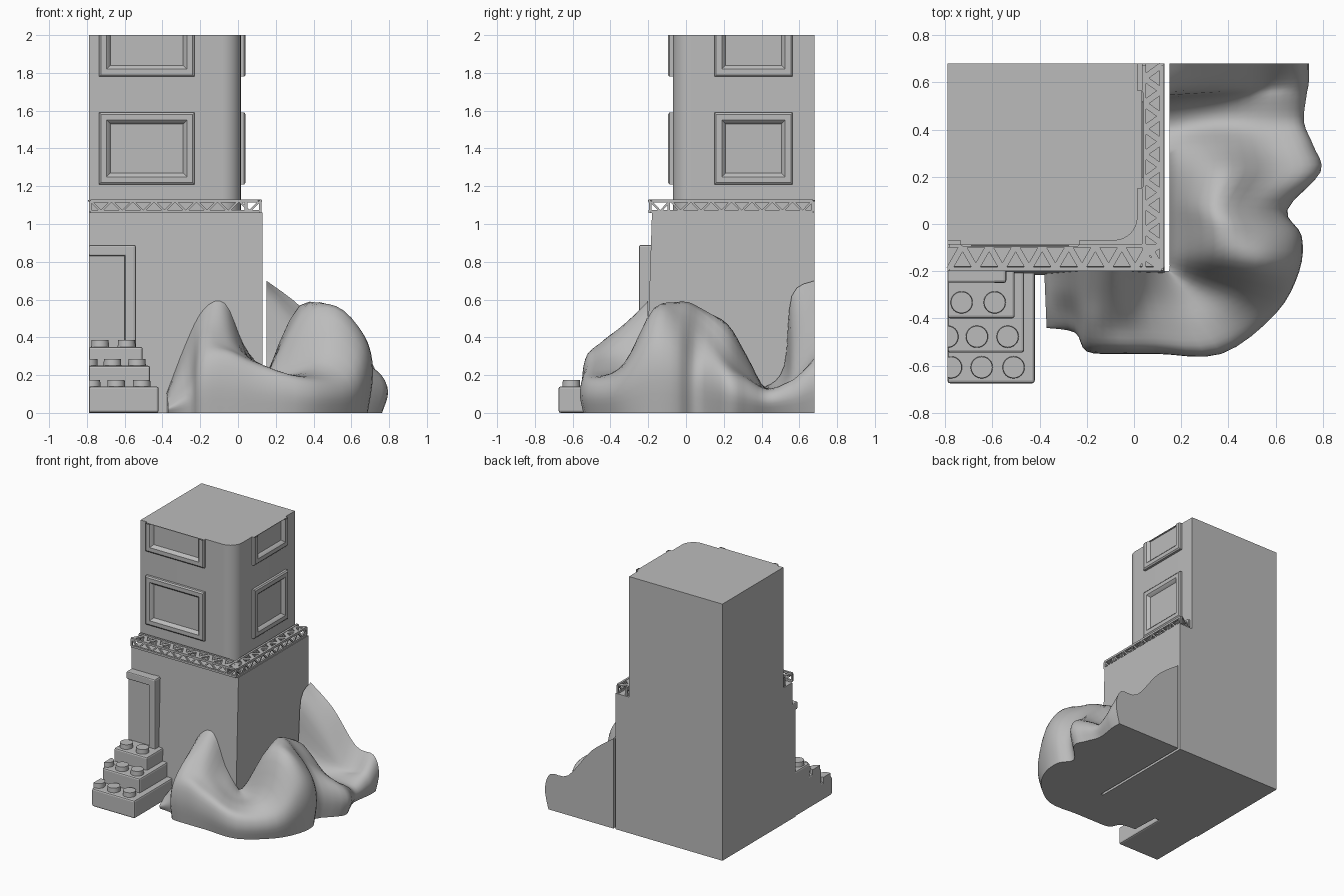
import bpy, bmesh, math
from mathutils import Vector, Matrix

if "Cube" in bpy.data.objects:
    bpy.data.objects.remove(bpy.data.objects["Cube"])

grey = bpy.data.materials.new("stone_grey")
grey.use_nodes = True
colour = (0.5, 0.5, 0.5, 1)
grey.diffuse_color = colour
grey.node_tree.nodes["Principled BSDF"].inputs["Base Color"].default_value = colour

LEFT, BACK, TOP = -0.79, 0.68, 2.0


def finish(bm, name, smooth=None, bevel=0):
    """Turn a bmesh into a named object with the shared material."""
    bmesh.ops.recalc_face_normals(bm, faces=bm.faces)
    mesh = bpy.data.meshes.new(name)
    bm.to_mesh(mesh)
    bm.free()
    mesh.materials.append(grey)
    obj = bpy.data.objects.new(name, mesh)
    bpy.context.collection.objects.link(obj)
    if bevel:
        mod = obj.modifiers.new("soft_edges", 'BEVEL')
        mod.width, mod.segments = bevel, 2
    if smooth:
        bpy.ops.object.select_all(action='DESELECT')
        obj.select_set(True)
        bpy.context.view_layer.objects.active = obj
        bpy.ops.object.shade_smooth_by_angle(angle=math.radians(smooth))
    return obj


def add_box(bm, lo, hi):
    lo, hi = Vector(lo), Vector(hi)
    size = Matrix.Diagonal((hi - lo).to_4d())
    size[3][3] = 1
    return bmesh.ops.create_cube(bm, size=1, matrix=Matrix.Translation((lo + hi) / 2) @ size)["verts"]


def box(name, lo, hi, bevel=0):
    bm = bmesh.new()
    add_box(bm, lo, hi)
    return finish(bm, name, bevel=bevel)


# Lower block, with a front wall that leans out slightly at the foot
bm = bmesh.new()
for v in add_box(bm, (LEFT, -0.18, 0), (0.13, BACK, 1.06)):
    if v.co.y < 0 and v.co.z < 0.5:
        v.co.y = -0.215
finish(bm, "lower_block")

# Upper tower with one rounded outer corner
bm = bmesh.new()
add_box(bm, (LEFT, -0.07, 1.05), (0.015, BACK, TOP))
corner = [e for e in bm.edges if all(v.co.x > 0 and v.co.y < 0 for v in e.verts)]
bmesh.ops.bevel(bm, geom=corner, offset=0.1, segments=8, profile=0.5, affect='EDGES')
finish(bm, "upper_tower", smooth=40)


def window(name, place, left, right, low, high):
    """Raised frame around a sunken pane; place maps (along, out, up) to the wall."""
    bm = bmesh.new()
    rings = []
    for inset, out in ((0, -0.01), (0, 0.018), (0.01, 0.026), (0.04, 0.026), (0.05, 0.018), (0.06, 0.002)):
        top = high if high >= TOP else high - inset
        a, b, c = left + inset, right - inset, low + inset
        rings.append([bm.verts.new(place(u, out, z)) for u, z in ((a, c), (b, c), (b, top), (a, top))])
    open_top = high >= TOP
    for k, (r, s) in enumerate(zip(rings, rings[1:])):
        for i in range(4):
            if not (open_top and i == 2 and k > 0):
                j = (i + 1) % 4
                bm.faces.new((r[i], r[j], s[j], s[i]))
    bm.faces.new(rings[-1])
    finish(bm, name, smooth=35)


def on_front(u, out, z):
    return (u, -0.07 - out, z)


def on_right(u, out, z):
    return (0.015 + out, u, z)


for level, low, high in (("lower", 1.21, 1.59), ("upper", 1.78, TOP)):
    window(level + "_front_window", on_front, -0.735, -0.23, low, high)
    window(level + "_side_window", on_right, 0.15, 0.565, low, high)


# Lattice truss around the ledge
def strut(bm, p, q, wide, thick, normal):
    p, q, n = Vector(p), Vector(q), Vector(normal)
    d = (q - p).normalized()
    rot = Matrix((d, n.cross(d), n)).transposed().to_4x4()
    size = Matrix.Diagonal(((q - p).length, wide, thick, 1))
    bmesh.ops.create_cube(bm, size=1, matrix=Matrix.Translation((p + q) / 2) @ rot @ size)


def truss(name, start, end, count, at):
    """at(along, across, z) gives a point; across 0 is the outer side, 1 the inner."""
    bm = bmesh.new()
    side = Vector(at(0, 1, 0)) - Vector(at(0, 0, 0))
    side.normalize()
    up = Vector((0, 0, 1))
    low, high = 1.067, 1.123
    for across in (0, 1):
        for z in (low, high):
            strut(bm, at(start, across, z), at(end, across, z), 0.016, 0.016, up)
    step = (end - start) / count
    for i in range(count):
        a, m, b = start + i * step, start + (i + 0.5) * step, start + (i + 1) * step
        for across in (0, 1):
            strut(bm, at(a, across, high), at(m, across, low), 0.011, 0.012, side)
            strut(bm, at(m, across, low), at(b, across, high), 0.011, 0.012, side)
        strut(bm, at(a, 0, high), at(m, 1, high), 0.026, 0.01, up)
        strut(bm, at(m, 1, high), at(b, 0, high), 0.026, 0.01, up)
    for u in (start, end):
        for across in (0, 1):
            strut(bm, at(u, across, low), at(u, across, high), 0.014, 0.014, side)
    finish(bm, name)


truss("front_truss", LEFT + 0.008, 0.117, 8, lambda u, a, z: (u, -0.19 + 0.098 * a, z))
truss("side_truss", -0.19, BACK - 0.008, 8, lambda u, a, z: (0.117 - 0.075 * a, u, z))

# Doorway cut in half by the left side
box("door_jamb", (-0.6, -0.25, 0), (-0.54, -0.17, 0.89), 0.012)
box("door_header", (LEFT, -0.248, 0.83), (-0.55, -0.17, 0.888), 0.008)
box("door_panel", (LEFT, -0.222, 0), (-0.58, -0.17, 0.85))

# Three studded steps
for name, right, front, top, studs in (
        ("bottom", -0.42, -0.675, 0.14, (-0.775, -0.645, -0.51)),
        ("middle", -0.465, -0.545, 0.25, (-0.79, -0.665, -0.535)),
        ("top", -0.505, -0.4, 0.35, (-0.73, -0.59))):
    box(name + "_step", (LEFT, front, 0), (right, -0.18, top), 0.012)
    bm = bmesh.new()
    for x in studs:
        spot = Matrix.Translation((x, front + 0.068, top + 0.01))
        bmesh.ops.create_cone(bm, cap_ends=True, segments=24, radius1=0.048, radius2=0.045, depth=0.05, matrix=spot)
    cut = bmesh.ops.bisect_plane(bm, geom=bm.verts[:] + bm.edges[:] + bm.faces[:],
                                 plane_co=(LEFT, 0, 0), plane_no=(-1, 0, 0), clear_outer=True)
    rim = [e for e in cut["geom_cut"] if isinstance(e, bmesh.types.BMEdge)]
    if rim:
        bmesh.ops.holes_fill(bm, edges=rim)
    finish(bm, name + "_step_studs", smooth=40)


# Rock mass lofted around the corner
def spline(points, n):
    """Catmull-Rom curve through the points."""
    pts = [Vector(p) for p in points]
    pts = [pts[0]] + pts + [pts[-1]]
    out = []
    for a, b, c, d in zip(pts, pts[1:], pts[2:], pts[3:]):
        for i in range(n):
            t = i / n
            out.append(0.5 * (2 * b + (c - a) * t + (2 * a - 5 * b + 4 * c - d) * t * t
                              + (3 * b - a - 3 * c + d) * t ** 3))
    return out + [pts[-1]]


# Each station: inner x, y, outer x, y, then four heights from wall to rim
stations = [
    (-.38, -.2, -.37, -.44, .1, .1, .08, .04),
    (-.28, -.2, -.25, -.46, .36, .3, .2, .14),
    (-.18, -.2, -.2, -.54, .55, .46, .38, .28),
    (-.07, -.2, -.06, -.55, .58, .46, .36, .31),
    (.03, -.2, .1, -.55, .36, .3, .28, .25),
    (.13, -.2, .37, -.55, .22, .2, .2, .18),
    (.15, -.19, .6, -.38, .2, .24, .27, .2),
    (.15, -.12, .7, -.2, .2, .5, .55, .4),
    (.15, 0, .71, -.05, .2, .57, .52, .38),
    (.15, .1, .65, .06, .2, .54, .46, .3),
    (.15, .22, .79, .22, .2, .47, .3, .22),
    (.15, .32, .76, .33, .18, .3, .2, .17),
    (.15, .42, .72, .43, .14, .13, .13, .12),
    (.15, .52, .73, .54, .25, .18, .15, .16),
    (.15, .56, .74, .6, .62, .4, .18, .2),
    (.15, BACK, .74, BACK, .7, .55, .31, .28)]
bm = bmesh.new()
loops = []
for s in spline(stations, 4):
    inner, outer = Vector((s[0], s[1], 0)), Vector((s[2], s[3], 0))
    profile = [(0, s[4]), (0.33, s[5]), (0.66, s[6]), (0.92, s[7]), (1, s[7] * 0.55), (0.95, 0)]
    ring = [bm.verts.new(inner)]
    for p in spline(profile, 4):
        co = inner.lerp(outer, p[0])
        co.z = max(p[1], 0)
        ring.append(bm.verts.new(co))
    loops.append(ring)
for r, s in zip(loops, loops[1:]):
    for i in range(len(r)):
        j = (i + 1) % len(r)
        bm.faces.new((r[i], r[j], s[j], s[i]))
bm.faces.new(loops[0])
bm.faces.new(loops[-1])
finish(bm, "corner_rocks", smooth=50)
